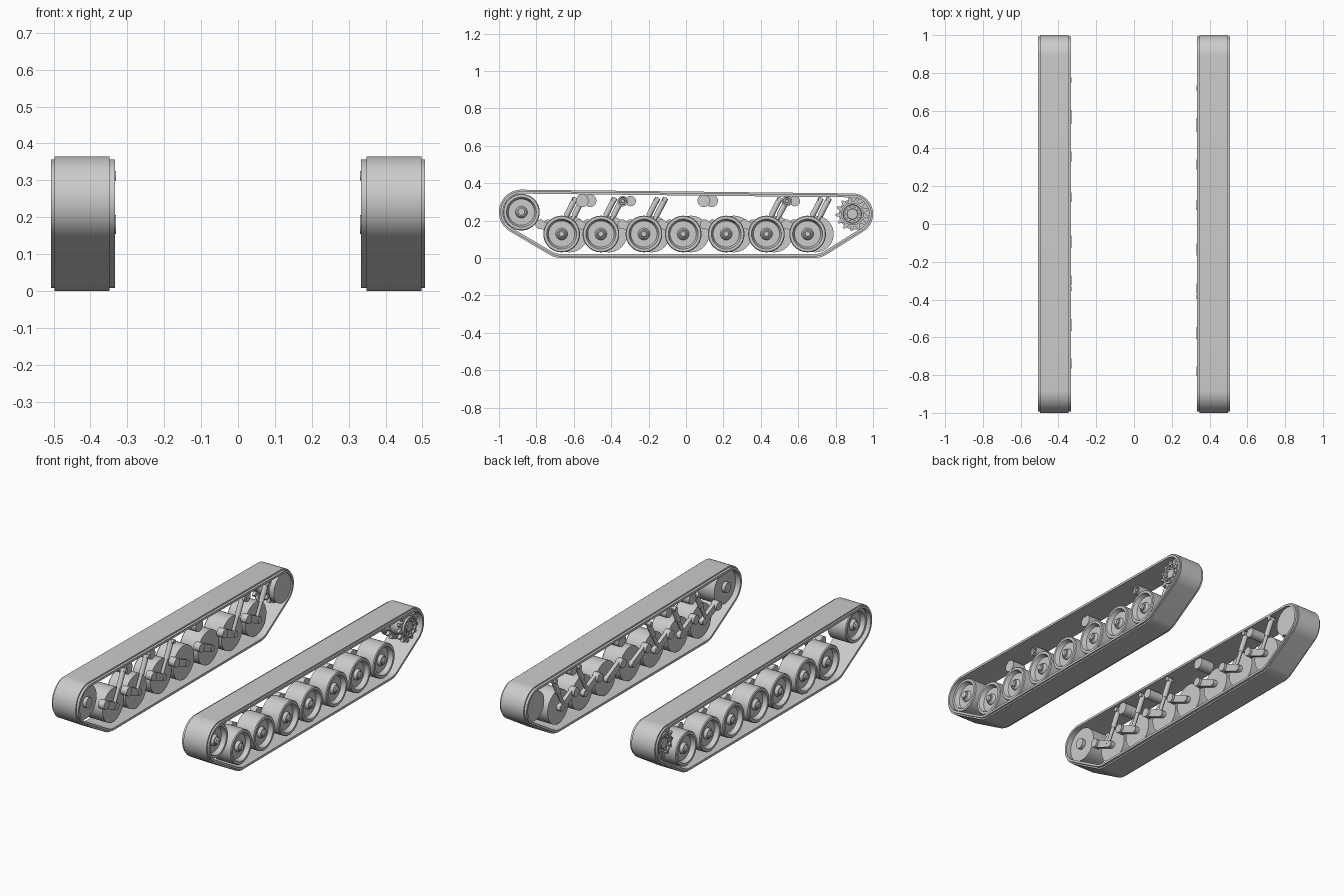
import bpy, bmesh, math
from mathutils import Vector, Matrix

cube = bpy.data.objects.get("Cube")
if cube:
    bpy.data.objects.remove(cube)

steel = bpy.data.materials.new("plain_grey")
steel.use_nodes = True
GREY = (0.6, 0.6, 0.6, 1)
steel.diffuse_color = GREY
steel.node_tree.nodes["Principled BSDF"].inputs["Base Color"].default_value = GREY


def finish(name, bm):
    """Turn a bmesh into a shaded object with crisp edges."""
    bmesh.ops.recalc_face_normals(bm, faces=bm.faces)
    for f in bm.faces:
        f.smooth = True
    for e in bm.edges:
        e.smooth = len(e.link_faces) == 2 and e.calc_face_angle(0) < math.radians(32)
    mesh = bpy.data.meshes.new(name)
    bm.to_mesh(mesh)
    bm.free()
    mesh.materials.append(steel)
    obj = bpy.data.objects.new(name, mesh)
    bpy.context.collection.objects.link(obj)


def skin(bm, loops, closed=False):
    """Join equal-length vertex loops; cap the ends unless closed."""
    rings = [[bm.verts.new(p) for p in loop] for loop in loops]
    pairs = list(zip(rings, rings[1:]))
    if closed:
        pairs.append((rings[-1], rings[0]))
    for a, b in pairs:
        for i in range(len(a)):
            j = (i + 1) % len(a)
            bm.faces.new((a[i], a[j], b[j], b[i]))
    if not closed:
        bm.faces.new(rings[0])
        bm.faces.new(rings[-1])


def lathe(name, profile, side, y, z, n=40):
    """Turn (x, radius) points around a sideways axle."""
    bm = bmesh.new()
    skin(bm, [[(side * x, y + r * math.cos(k * math.tau / n), z + r * math.sin(k * math.tau / n))
               for k in range(n)] for x, r in profile])
    finish(name, bm)


def wrap(circles, offset, n):
    """Outline of a belt pulled tight around (y, z, radius) circles."""
    pts = []
    for k in range(n):
        a = (k + 0.5) * math.tau / n
        c, s = math.cos(a), math.sin(a)
        y, z, r = max(circles, key=lambda q: q[0] * c + q[1] * s + q[2])
        pts.append((y + (r + offset) * c, z + (r + offset) * s))
    return pts


def belt(name, circles, section, side, n, closed):
    bm = bmesh.new()
    skin(bm, [[(side * x, y, z) for y, z in wrap(circles, off, n)] for x, off in section], closed)
    finish(name, bm)


def rod(name, x, a, b, radius):
    a, b = Vector((x, *a)), Vector((x, *b))
    d = b - a
    bm = bmesh.new()
    place = Matrix.Translation((a + b) / 2) @ d.to_track_quat('Z', 'Y').to_matrix().to_4x4()
    bmesh.ops.create_cone(bm, cap_ends=True, segments=16, radius1=radius, radius2=radius,
                          depth=d.length, matrix=place)
    finish(name, bm)


def gear(name, side, x0, x1, y, z, teeth, root, tip):
    pts = []
    for t in range(teeth):
        for f, r in ((0, root), (0.3, root), (0.5, tip), (0.75, tip)):
            a = (t + f) * math.tau / teeth
            pts.append((y + r * math.cos(a), z + r * math.sin(a)))
    bm = bmesh.new()
    skin(bm, [[(side * x, *p) for p in pts] for x in (x0, x1)])
    finish(name, bm)


IDLER, SPROCKET = (-0.88, 0.245), (0.89, 0.235)
WHEELS = (-0.665, -0.455, -0.225, -0.015, 0.215, 0.43, 0.65)
DAMPED = (0, 1, 2, 5, 6)
AXLE_Z = 0.128
PATH = [(*IDLER, 0.12), (*SPROCKET, 0.11), (-0.665, 0.13, 0.13), (0.685, 0.13, 0.13)]
# Stepped cross-section of the track: tread, shoulders, inner face
SECTION = [(0.334, -0.008), (0.348, -0.008), (0.348, 0), (0.497, 0),
           (0.497, -0.008), (0.507, -0.008), (0.507, -0.021), (0.334, -0.021)]
# Dished wheel with raised hub
DISH = [(0.37, 0.098), (0.485, 0.098), (0.49, 0.094), (0.49, 0.08), (0.484, 0.078),
        (0.465, 0.07), (0.465, 0.032), (0.478, 0.028), (0.482, 0.024)]

for side in (1, -1):
    tag = "left_" if side > 0 else "right_"
    shift = 0 if side > 0 else 0.042   # the two sides are staggered
    belt(tag + "track", PATH, SECTION, side, 128, True)

    # Idler
    lathe(tag + "idler", [(x - 0.005, r) for x, r in DISH], side, *IDLER)
    lathe(tag + "idler_nut", [(0.47, 0.02), (0.488, 0.02), (0.492, 0.014)], side, *IDLER, 8)
    lathe(tag + "idler_axle", [(0.345, 0.03), (0.38, 0.03)], side, *IDLER, 20)

    # Drive sprocket with twin toothed rings and bolted hub
    sy, sz = SPROCKET
    for x in (0.385, 0.46):
        gear(tag + "sprocket_ring", side, x, x + 0.018, sy, sz, 13, 0.068, 0.09)
    lathe(tag + "sprocket_drum", [(0.36, 0.06), (0.49, 0.06), (0.49, 0.05),
                                  (0.475, 0.047), (0.475, 0.03), (0.485, 0.027)], side, sy, sz)
    lathe(tag + "final_drive", [(0.342, 0.084), (0.372, 0.084)], side, sy + 0.012, sz)
    for k in range(10):
        a = k * math.tau / 10
        lathe(tag + "hub_bolt", [(0.47, 0.008), (0.487, 0.008)], side,
              sy + 0.041 * math.cos(a), sz + 0.041 * math.sin(a), 6)

    # Road wheels, trailing arms and dampers
    for i, w in enumerate(WHEELS):
        y = w + shift
        lathe(tag + "road_wheel", DISH, side, y, AXLE_Z)
        lathe(tag + "wheel_nut", [(0.478, 0.02), (0.49, 0.02), (0.495, 0.014)], side, y, AXLE_Z, 8)
        lathe(tag + "wheel_axle", [(0.342, 0.018), (0.38, 0.018)], side, y, AXLE_Z, 16)
        belt(tag + "swing_arm", [(y - 0.115, 0.18, 0.022), (y, AXLE_Z, 0.02)],
             [(0.345, 0), (0.366, 0)], side, 24, False)
        lathe(tag + "arm_pivot", [(0.331, 0.026), (0.37, 0.026)], side, y - 0.115, 0.18, 20)
        if i in DAMPED:
            low, mid, top = (y - 0.02, 0.14), (y + 0.025, 0.225), (y + 0.074, 0.32)
            rod(tag + "damper_rod", side * 0.352, low, mid, 0.01)
            rod(tag + "damper_body", side * 0.352, mid, top, 0.015)
            lathe(tag + "damper_mount", [(0.331, 0.013), (0.37, 0.013)], side, y + 0.07, 0.312, 16)

    # Return rollers: plain wide ones and small ringed ones
    for y in (-0.555, 0.095):
        lathe(tag + "plain_roller", [(0.345, 0.034), (0.43, 0.034)], side, y + shift, 0.306, 24)
    for y in (-0.338, 0.54):
        lathe(tag + "ringed_roller", [(0.345, 0.028), (0.44, 0.028), (0.44, 0.02), (0.425, 0.018),
                                      (0.425, 0.011), (0.435, 0.009)], side, y + shift, 0.304, 24)
